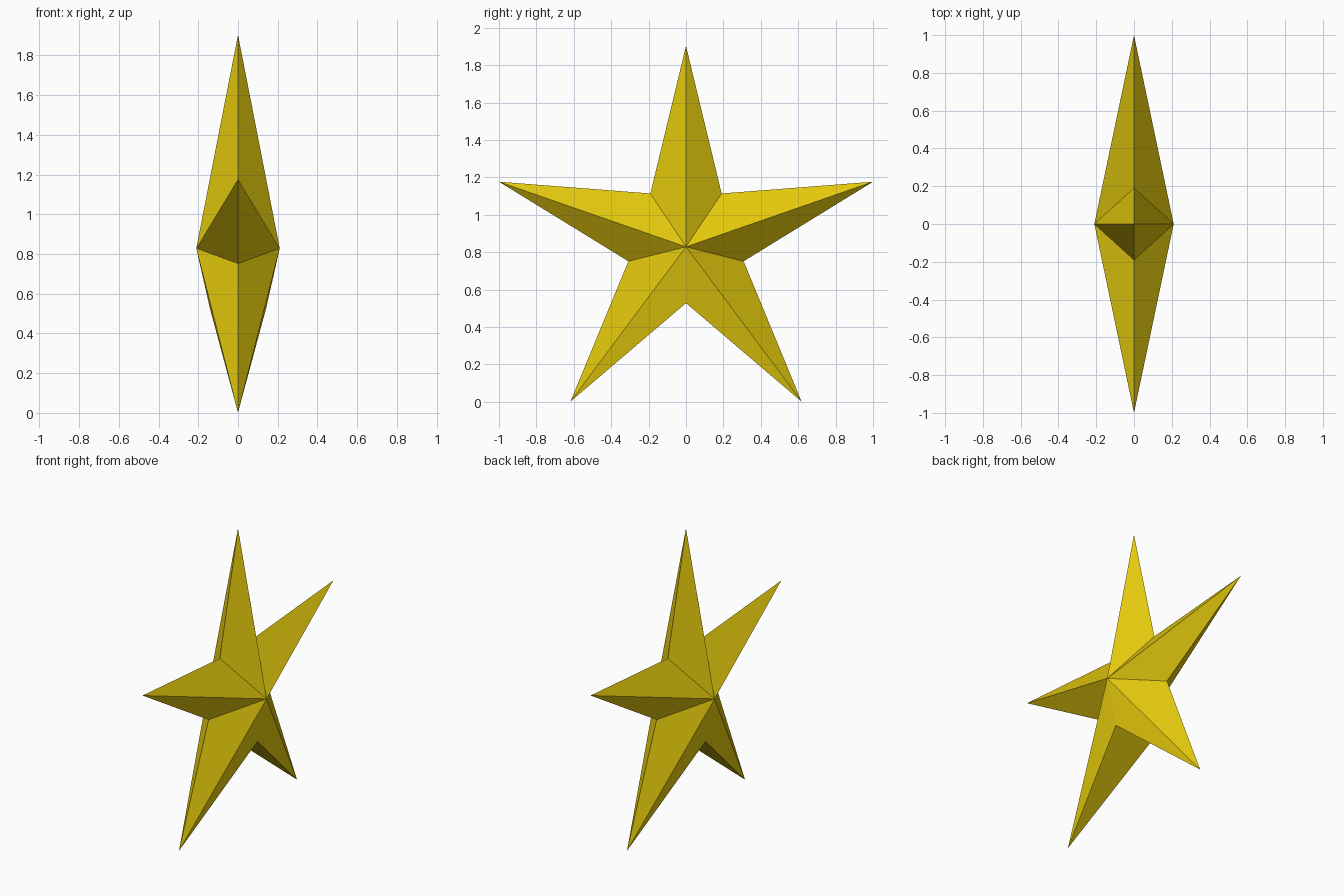
import bpy
import bmesh
from math import sin, cos, pi

cube = bpy.data.objects.get("Cube")
if cube:
    bpy.data.objects.remove(cube, do_unlink=True)

CENTRE_Z = 0.852     # centre of the star outline
TIP_R = 1.0515       # outer radius
VALLEY_R = 0.324     # inner radius
APEX_X, APEX_Z = 0.21, 0.829
CROTCH_X = 0.142     # half width of the thick ridge between the legs
CROTCH = 5           # outline index of the lowest valley

# Golden material
gold = bpy.data.materials.new("golden_yellow")
gold.use_nodes = True
colour = (0.78, 0.59, 0.004, 1)
gold.diffuse_color = colour
gold.node_tree.nodes["Principled BSDF"].inputs["Base Color"].default_value = colour

# Five-pointed outline in the YZ plane
bm = bmesh.new()
rim = []
for i in range(10):
    r = VALLEY_R if i % 2 else TIP_R
    a = i * pi / 5
    x = CROTCH_X if i == CROTCH else 0
    rim.append(bm.verts.new((x, r * sin(a), CENTRE_Z + r * cos(a))))

# The valley between the legs is split into one point per side
right_crotch = rim[CROTCH]
left_crotch = bm.verts.new((-CROTCH_X, 0, right_crotch.co.z))
mirror_rim = rim[:CROTCH] + [left_crotch] + rim[CROTCH + 1:]

# Facets from each apex to the outline
for side, outline in ((1, rim), (-1, mirror_rim)):
    apex = bm.verts.new((side * APEX_X, 0, APEX_Z))
    for i in range(10):
        bm.faces.new((apex, outline[i], outline[(i + 1) % 10]))

# Inner undersides of the two legs
for tip in (rim[CROTCH - 1], rim[CROTCH + 1]):
    bm.faces.new((tip, right_crotch, left_crotch))
bmesh.ops.recalc_face_normals(bm, faces=bm.faces)

mesh = bpy.data.meshes.new("star")
bm.to_mesh(mesh)
bm.free()
mesh.materials.append(gold)
star = bpy.data.objects.new("star", mesh)
bpy.context.collection.objects.link(star)
